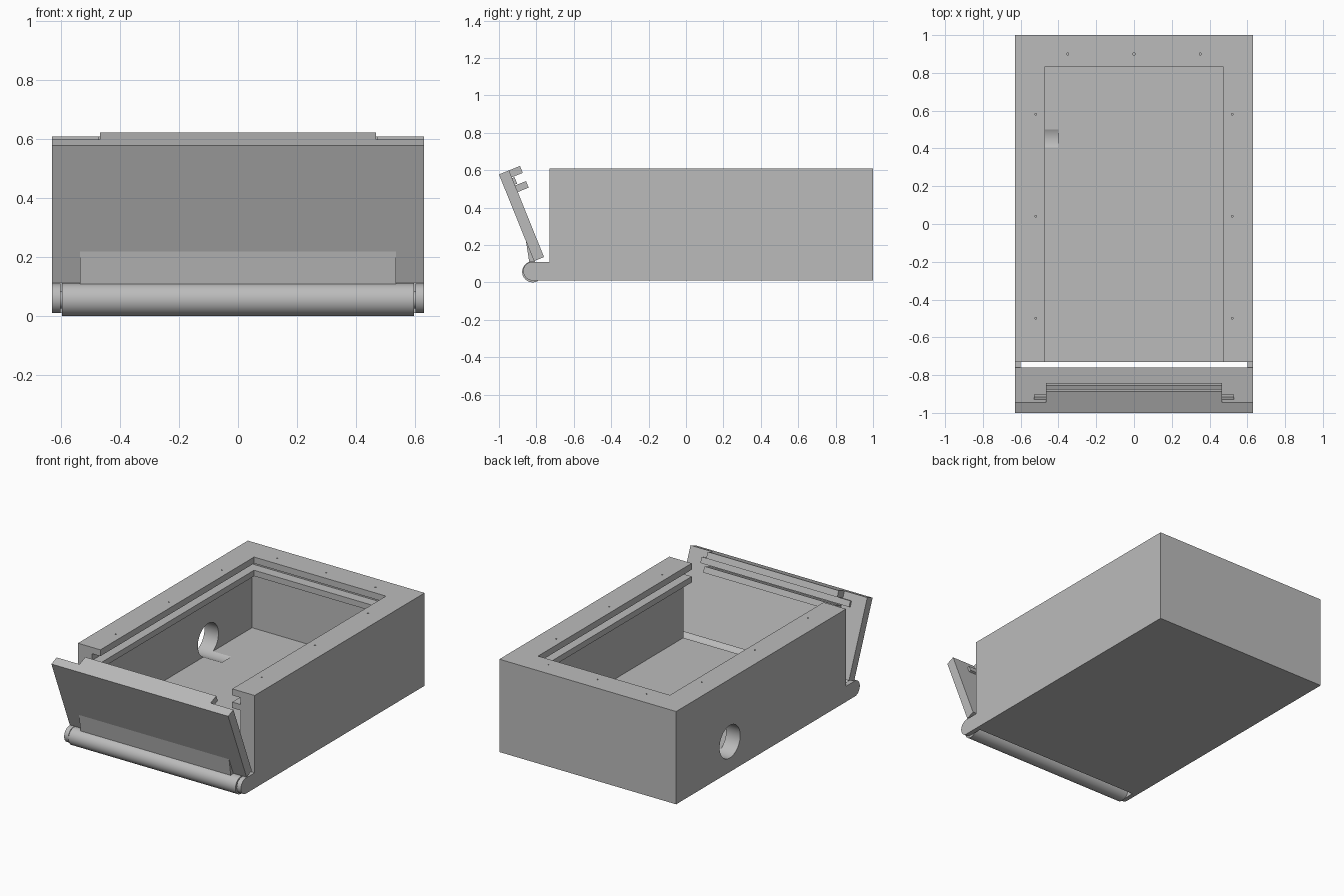
import bpy, bmesh, math

cube = bpy.data.objects.get("Cube")
if cube:
    bpy.data.objects.remove(cube, do_unlink=True)

grey = bpy.data.materials.new("plain grey")
grey.use_nodes = True
tone = (0.5, 0.5, 0.5, 1)
grey.diffuse_color = tone
grey.node_tree.nodes["Principled BSDF"].inputs["Base Color"].default_value = tone


def prism(name, profile, x0, x1):
    """Extrude a (y, z) outline from x0 to x1."""
    bm = bmesh.new()
    face = bm.faces.new([bm.verts.new((x0, y, z)) for y, z in profile])
    grown = bmesh.ops.extrude_face_region(bm, geom=[face])
    verts = [g for g in grown["geom"] if isinstance(g, bmesh.types.BMVert)]
    bmesh.ops.translate(bm, verts=verts, vec=(x1 - x0, 0, 0))
    bmesh.ops.recalc_face_normals(bm, faces=bm.faces)
    mesh = bpy.data.meshes.new(name)
    bm.to_mesh(mesh)
    bm.free()
    mesh.materials.append(grey)
    ob = bpy.data.objects.new(name, mesh)
    bpy.context.collection.objects.link(ob)
    return ob


def rect(y0, y1, z0, z1):
    return [(y0, z0), (y1, z0), (y1, z1), (y0, z1)]


def arc(y, z, r, start=0, end=360, n=40):
    full = end - start == 360
    steps = n if full else n + 1
    angles = [math.radians(start + (end - start) * i / n) for i in range(steps)]
    return [(y + r * math.cos(a), z + r * math.sin(a)) for a in angles]


def select(ob):
    bpy.ops.object.select_all(action='DESELECT')
    ob.select_set(True)
    bpy.context.view_layer.objects.active = ob


def smooth(ob):
    select(ob)
    bpy.ops.object.shade_smooth_by_angle(angle=math.radians(30))


def cut(ob, cutter):
    cutter.hide_render = True
    mod = ob.modifiers.new("cut", 'BOOLEAN')
    mod.operation = 'DIFFERENCE'
    mod.solver = 'EXACT'
    mod.object = cutter
    select(ob)
    bpy.ops.object.modifier_apply(modifier=mod.name)
    bpy.data.objects.remove(cutter, do_unlink=True)


# Main box, open at the front, with a lid groove between lip and ledge
FRONT = -0.73
body = prism("box_body", rect(FRONT, 1, 0.01, 0.608), -0.63, 0.63)
cut(body, prism("cavity_cutter", rect(-0.9, 0.9, 0.112, 0.485), -0.53, 0.53))
cut(body, prism("mouth_cutter", rect(-0.9, 0.835, 0.4, 0.8), -0.47, 0.47))
cut(body, prism("groove_cutter", rect(-0.9, 0.9, 0.523, 0.567), -0.53, 0.53))

# Cable hole through one side wall
cut(body, prism("hole_cutter", arc(0.453, 0.205, 0.105), -0.8, -0.4))

# Tiny screw holes in the rim
spots = [(s * 0.52, y) for s in (-1, 1) for y in (-0.5, 0.04, 0.58)]
spots += [(x, 0.9) for x in (-0.35, 0, 0.35)]
for x, y in spots:
    cut(body, prism("screw_cutter", rect(y - 0.004, y + 0.004, 0.59, 0.7), x - 0.004, x + 0.004))
smooth(body)

# Rounded hinge ears and pins on both sides
HY, HZ = -0.82, 0.056
for side, s in (("left", 1), ("right", -1)):
    ear = [(FRONT, 0.11)] + arc(HY, 0.06, 0.05, 90, 270, 20) + [(FRONT, 0.01)]
    smooth(prism(side + "_hinge_ear", ear, s * 0.6, s * 0.63))
    smooth(prism(side + "_hinge_pin", arc(HY, HZ, 0.03), s * 0.58, s * 0.61))

# Hinge barrel
smooth(prism("hinge_barrel", arc(HY, HZ, 0.056), -0.595, 0.595))

# Tilted flap: d runs inward from its outer face, s runs down from its top edge
TILT = math.radians(22)


def flap_part(name, d0, d1, s0, s1, half):
    outline = [(-1 + d * math.cos(TILT) + s * math.sin(TILT),
                0.577 + d * math.sin(TILT) - s * math.cos(TILT))
               for d, s in rect(d0, d1, s0, s1)]
    return prism(name, outline, -half, half)


flap_part("flap_panel", 0, 0.058, 0, 0.5, 0.63)
flap_part("flap_upper_rail", 0.058, 0.121, 0, 0.04, 0.467)
flap_part("flap_lower_rail", 0.058, 0.121, 0.087, 0.125, 0.467)
flap_part("flap_groove_tongue", 0.058, 0.072, 0.045, 0.082, 0.53)

# Wedge joining the flap to the barrel
prism("flap_hinge_web", [(-0.858, 0.235), (-0.835, 0.09), (-0.81, 0.09), (-0.81, 0.18)], -0.535, 0.535)
